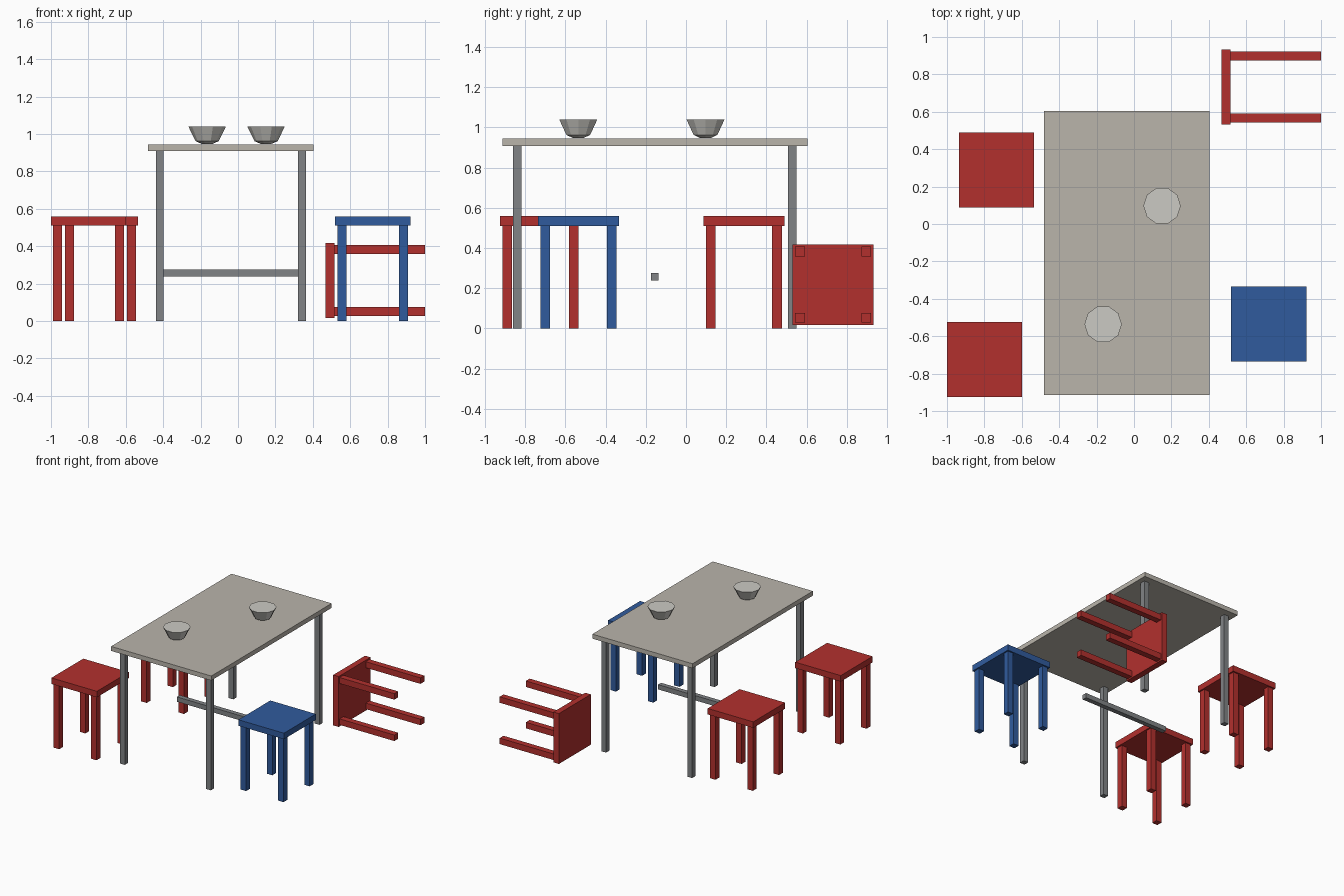
import bpy, bmesh
from math import cos, sin, pi
from mathutils import Matrix

if "Cube" in bpy.data.objects:
    bpy.data.objects.remove(bpy.data.objects["Cube"])


def material(name, rgb):
    m = bpy.data.materials.new(name)
    m.diffuse_color = (*rgb, 1)
    m.use_nodes = True
    m.node_tree.nodes["Principled BSDF"].inputs["Base Color"].default_value = m.diffuse_color
    return m


RED = material("red", (0.45, 0.03, 0.027))
BLUE = material("blue", (0.03, 0.105, 0.34))
TOP = material("warm_grey", (0.49, 0.46, 0.41))
STEEL = material("steel_grey", (0.22, 0.23, 0.24))
CERAMIC = material("pale_grey", (0.6, 0.59, 0.55))


def add_object(name, bm, mat, matrix=Matrix()):
    mesh = bpy.data.meshes.new(name)
    bm.to_mesh(mesh)
    bm.free()
    mesh.materials.append(mat)
    ob = bpy.data.objects.new(name, mesh)
    ob.matrix_world = matrix
    bpy.context.collection.objects.link(ob)


def box(name, size, centre, mat, matrix=Matrix()):
    bm = bmesh.new()
    bmesh.ops.create_cube(bm, size=1, matrix=Matrix.Diagonal((*size, 1)))
    add_object(name, bm, mat, matrix @ Matrix.Translation(centre))


def four_legs(name, dx, dy, width, length, mat, matrix):
    for sx, side in ((-1, "left"), (1, "right")):
        for sy, end in ((-1, "front"), (1, "back")):
            box(f"{name}_{end}_{side}_leg", (width, width, length),
                (sx * dx, sy * dy, length / 2), mat, matrix)


def stool(name, mat, matrix, leg=0.51):
    four_legs(name, 0.165, 0.165, 0.048, leg, mat, matrix)
    box(name + "_seat", (0.402, 0.402, 0.048), (0, 0, leg + 0.024), mat, matrix)


def bowl(name, x, y, sides=10):
    # Solid faceted bowl with a flat top
    bm = bmesh.new()
    profile = [(0.03, 0.948), (0.062, 0.962), (0.1, 1.04)]
    rings = [[bm.verts.new((r * cos(2 * pi * i / sides), r * sin(2 * pi * i / sides), z))
              for i in range(sides)] for r, z in profile]
    for a, b in zip(rings, rings[1:]):
        for i in range(sides):
            j = (i + 1) % sides
            bm.faces.new((a[i], a[j], b[j], b[i]))
    bm.faces.new(rings[0][::-1])
    bm.faces.new(rings[-1])
    add_object(name, bm, CERAMIC, Matrix.Translation((x, y, 0)))


# Table with a single cross bar
table = Matrix.Translation((-0.038, -0.155, 0))
box("table_top", (0.884, 1.518, 0.036), (0, 0, 0.926), TOP, table)
four_legs("table", 0.38, 0.684, 0.042, 0.908, STEEL, table)
box("table_cross_bar", (0.76, 0.038, 0.038), (0, 0, 0.256), STEEL, table)

# Bowls
bowl("front_bowl", -0.165, -0.536)
bowl("back_bowl", 0.15, 0.097)

# Standing stools
stool("back_red_stool", RED, Matrix.Translation((-0.735, 0.288, 0)))
stool("front_red_stool", RED, Matrix.Translation((-0.799, -0.724, 0)))
stool("blue_stool", BLUE, Matrix.Translation((0.72, -0.535, 0)))

# Stool lying on its side, legs pointing to +x
stool("fallen_red_stool", RED,
      Matrix.Translation((1.0, 0.732, 0.217)) @ Matrix.Rotation(-pi / 2, 4, "Y"), 0.483)
